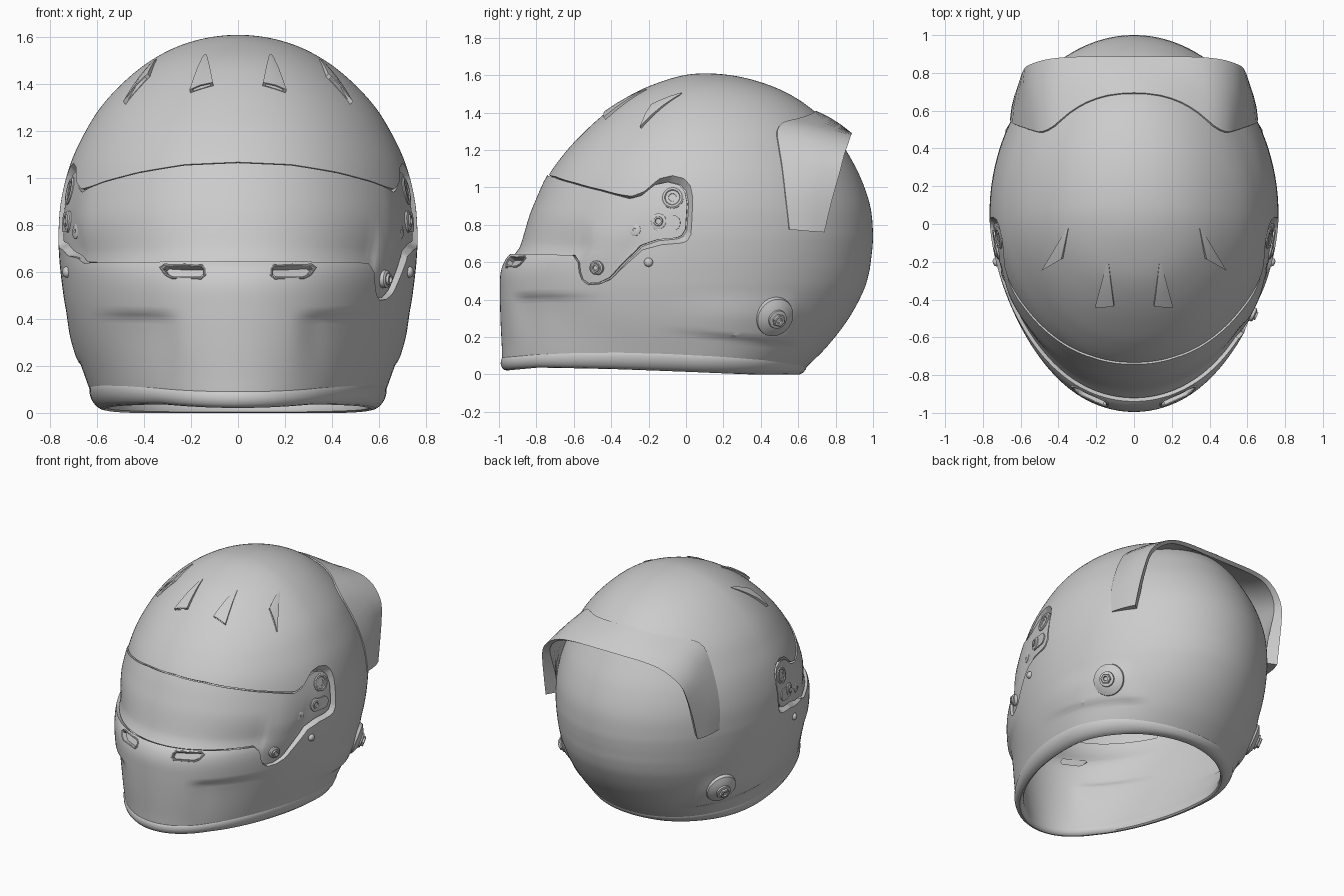
import bpy, bmesh
from math import sin, cos, pi, asin, acos, atan2, radians
from mathutils import Vector

if "Cube" in bpy.data.objects:
    bpy.data.objects.remove(bpy.data.objects["Cube"])

# Shell profile: height, half width, front y, back y
PROF = [(0, .575, -.965, .60), (.05, .61, -.98, .655), (.15, .65, -.985, .755), (.3, .70, -.992, .87),
        (.45, .735, -.995, .95), (.55, .75, -.99, .98), (.62, .758, -.962, .99), (.67, .762, -.914, .996),
        (.75, .765, -.876, 1.0), (.9, .754, -.81, .985), (1.06, .714, -.737, .93), (1.2, .649, -.635, .855),
        (1.3, .586, -.54, .79), (1.4, .496, -.428, .695), (1.5, .372, -.285, .55), (1.57, .232, -.12, .375),
        (1.61, 0, .1, .1)]


def u_of(z):
    s = (z - .75) / .86
    return s if s < 0 else asin(min(1, s))


def z_of(u):
    return .75 + .86 * (u if u < 0 else sin(u))


US = [u_of(p[0]) for p in PROF]


def slope(i, k):
    a, b = max(0, i - 1), min(len(US) - 1, i + 1)
    return (PROF[b][k] - PROF[a][k]) / (US[b] - US[a])


def prof(u):
    i = max([0] + [j for j in range(len(US) - 1) if US[j] <= u])
    h = US[i + 1] - US[i]
    t = (u - US[i]) / h
    out = [(2*t**3 - 3*t*t + 1) * PROF[i][k] + (t**3 - 2*t*t + t) * h * slope(i, k)
           + (3*t*t - 2*t**3) * PROF[i + 1][k] + (t**3 - t*t) * h * slope(i + 1, k) for k in (1, 2, 3)]
    yc = .05 + .05 * max(0, u) / (pi / 2)
    return max(out[0], 1e-4), yc, yc - out[1], out[2] - yc


def S(th, u):
    hw, yc, bf, bb = prof(u)
    c = cos(th)
    slim = 1 - (.03 * sin(2 * th) ** 2 if c > 0 else 0)   # slightly pointed front
    return Vector((hw * sin(th) * slim, yc - (bf if c > 0 else bb) * c, z_of(u)))


def normal(th, u):
    e = 1e-3
    return (S(th + e, u) - S(th - e, u)).cross(S(th, u + e) - S(th, u - e)).normalized()


def ss(a, b, v):
    t = min(1, max(0, (v - a) / (b - a)))
    return t * t * (3 - 2 * t)


def bump(p):
    x, y, z = abs(p.x), p.y, p.z
    if y < -.3:   # hollow cheeks beside the chin
        return -.02 * ss(.22, .36, x) * ss(.44, .395, z) * ss(.66, .45, x) * ss(.06, .36, z)
    e = .24 - .1 * (y + .13)   # fairing ahead of the side knob
    return .016 * ss(e - .015, e + .015, z) * ss(.46, .3, z) * ss(-.2, .3, y) * ss(.64, .54, y)


def P(th, z, off=0, u=None):
    u = u_of(z) if u is None else u
    p = S(th, u)
    return p + normal(th, u) * (off + bump(p))


def theta_yz(y, z):
    _, yc, bf, bb = prof(u_of(z))
    return acos(max(-1, min(1, (yc - y) / (bf if y < yc else bb))))


def on_top(x, y, off=0):
    lo, hi = .75, 1.6099
    for _ in range(40):
        m = (lo + hi) / 2
        hw, yc, bf, bb = prof(u_of(m))
        inside = (x / hw) ** 2 + ((y - yc) / (bf if y < yc else bb)) ** 2 < 1
        lo, hi = (m, hi) if inside else (lo, m)
    hw, yc, bf, bb = prof(u_of(lo))
    return P(atan2(x / hw, (yc - y) / (bf if y < yc else bb)), lo, off)


def interp(pts, v):
    for (a, p), (b, q) in zip(pts, pts[1:]):
        if v <= b:
            return p + (q - p) * max(0, (v - a) / (b - a))
    return pts[-1][1]


def finish(ob, angle=35):
    bpy.ops.object.select_all(action='DESELECT')
    ob.select_set(True)
    bpy.context.view_layer.objects.active = ob
    bpy.ops.object.shade_smooth_by_angle(angle=radians(angle))
    return ob


def loft(name, rings, loop=False):
    bm = bmesh.new()
    R = [[bm.verts.new(p) for p in r] for r in rings]
    n = len(R[0])
    for a, b in (list(zip(R, R[1:])) + ([(R[-1], R[0])] if loop else [])):
        for i in range(n):
            j = (i + 1) % n
            bm.faces.new((a[i], a[j], b[j], b[i]))
    if not loop:
        bm.faces.new(R[0][::-1])
        bm.faces.new(R[-1])
    bmesh.ops.recalc_face_normals(bm, faces=bm.faces)
    me = bpy.data.meshes.new(name)
    bm.to_mesh(me)
    bm.free()
    ob = bpy.data.objects.new(name, me)
    bpy.context.collection.objects.link(ob)
    return finish(ob)


# Bottom rim line
N = 180
TH = [2 * pi * i / N for i in range(N)]


def rim_z(th):
    y = S(th, u_of(.05)).y
    top = interp([(-1, .10), (-.8, .117), (-.6, .128), (-.35, .132), (-.1, .126), (.15, .112), (.4, .09), (.66, .05)], y)
    bot = interp([(-1, .014), (-.8, .03), (-.4, .02), (0, .005), (.3, -.006), (.62, -.016)], y)
    return (top + bot) / 2, (top - bot) / 2


# Hollow shell
ROWS = 100
UB = [u_of(rim_z(t)[0]) for t in TH]


def shell_ring(j, off):
    return [P(t, 0, off, ub + (.995 * pi / 2 - ub) * j / ROWS) for t, ub in zip(TH, UB)]


shell = loft("helmet_shell", [shell_ring(j, -.05) for j in range(ROWS, -1, -1)]
             + [shell_ring(j, 0) for j in range(ROWS + 1)])
rim = []
for t in TH:
    m, h = rim_z(t)
    rim.append([P(t, m + h * sin(a), -.02 + .03 * cos(a)) for a in [2 * pi * k / 14 for k in range(14)]])
    for p in rim[-1]:
        p.z = max(0, p.z)
loft("bottom_rim", rim, loop=True)

# Visor outline in side view (y, z); the latch tab is on the +x side only
REAR = [(-.25, .69), (-.16, .72), (-.05, .73), (-.015, .75), (.005, .80)]
TOP = [(-.7, 1.052), (-.6, 1.02), (-.45, .98), (-.3, .94), (-.24, .96), (-.17, 1.02), (-.1, 1.035),
       (-.04, 1.02), (-.005, .98), (.005, .92)]
TAB = [(-.85, .65), (-.6, .645), (-.575, .60), (-.57, .52), (-.53, .485), (-.47, .49), (-.41, .52), (-.33, .61)]
PLAIN = [(-.85, .65), (-.42, .645), (-.36, .67)]


def chain(z0, pts):
    return [(0, z0)] + [(theta_yz(y, z), z) for y, z in pts]


top_c, tab_c, plain_c = chain(1.062, TOP), chain(.65, TAB + REAR), chain(.65, PLAIN + REAR)
TE = min(top_c[-1][0], tab_c[-1][0])


def panel(name, o_in, o_out, grow=0, flare=0, tmax=TE, zmin=0, proud=0, cols=150, rows=12):
    rings = []
    for i in range(cols + 1):
        s = (2 * i / cols - 1) * tmax
        zt = interp(top_c, abs(s))
        zb = max(zmin, interp(tab_c if s > 0 else plain_c, abs(s)))
        w = ss(1.0, 1.35, abs(s))

        def col(off, g, lift):
            th = s * (1 + g / 1.2)
            a, b = zb - g, zt + g
            return [P(th, a + (b - a) * k / rows, off + lift * ss(0, .6, k / rows) * (1 - w)) for k in range(rows + 1)]
        rings.append(col(o_out, grow + flare * w, proud) + col(o_in, grow, 0)[::-1])
    return loft(name, rings)


def front_outline(pts, s, off):
    return [P(s * asin(x / prof(u_of(z))[0]), z, off) for x, z in pts]


SLOT = [(.15, .59), (.15, .612), (.163, .625), (.31, .628), (.326, .618), (.306, .592), (.28, .58), (.165, .578)]
cutters = [panel("visor_cutter", -.04, .06, .006, .05), panel("eyeport_cutter", -.12, .0, -.03, 0, 1.0, .69)]
for s in (1, -1):
    cutters.append(loft("slot_cutter", [front_outline(SLOT, s, o) for o in (-.1, .06)]))
for c in cutters:
    m = shell.modifiers.new("cut", 'BOOLEAN')
    m.operation, m.object, m.solver = 'DIFFERENCE', c, 'EXACT'
    bpy.context.view_layer.objects.active = shell
    bpy.ops.object.modifier_apply(modifier=m.name)
    bpy.data.objects.remove(c)
finish(shell, 30)
panel("visor", -.037, -.018, proud=.025)

# Raised frames and inner mesh of the chin vents
for s in (1, -1):
    big = [(.235 + (x - .235) * 1.1, .604 + (z - .604) * 1.15) for x, z in SLOT]
    loft("chin_vent_mesh", [front_outline(big, s, o) for o in (-.034, -.026)])
    pts = front_outline(big, s, 0)
    rings = []
    for i, p in enumerate(pts):
        d = (pts[(i + 1) % 8] - pts[i - 1]).normalized()
        a = (Vector((0, -1, .3)) - d * d.dot(Vector((0, -1, .3)))).normalized()
        b = d.cross(a)
        rings.append([p + (a * cos(k * pi / 4) + b * sin(k * pi / 4)) * .006 for k in range(8)])
    loft("chin_vent_frame", rings, loop=True)


# Round fittings turned about the surface normal: (radius, height) profile
def fitting(name, y, z, s, profile, seg=32, sink=0):
    th = s * theta_yz(y, z)
    c, n = P(th, z, -sink), normal(th, u_of(z))
    a = n.orthogonal().normalized()
    b = n.cross(a)
    loft(name, [[c + n * h + (a * cos(2*pi*k/seg) + b * sin(2*pi*k/seg)) * r for k in range(seg)]
                for r, h in profile])


for s in (1, -1):
    fitting("side_knob_base", .47, .31, s, [(.11, -.02), (.105, .004), (.085, .015), (.06, .026), (.052, .028),
                                            (.05, .038), (.035, .042)])
    fitting("side_knob_nut", .47, .31, s, [(.036, .03), (.036, .054), (.03, .058), (.018, .058), (.015, .048)], 6)
    fitting("visor_pivot", -.075, .95, s, [(.06, -.015), (.06, -.002), (.053, .003), (.042, .003), (.038, -.002),
                                           (.022, -.002), (.02, -.006)], sink=.014)
    fitting("pivot_screw", -.15, .82, s, [(.042, -.015), (.042, .004), (.036, .007), (.026, .007), (.024, .014),
                                          (.016, .014), (.014, .006)], sink=.014)
    fitting("visor_screw", -.28, .775, s, [(.034, -.015), (.034, .0), (.028, .004), (.008, .004), (.006, -.001)], sink=.012)
    fitting("side_stud", -.2, .60, s, [(.024, -.01), (.024, .006), (.018, .015), (.008, .019)], 20)
    pill = [(-.11 + (.04 if cos(a) > 0 else -.04) + .038 * cos(a), .812 + .042 * sin(a))
            for a in [2 * pi * (k + .5) / 24 for k in range(24)]]
    loft("pivot_slot", [[P(s * theta_yz(y, z), z, o) for y, z in pill] for o in (-.03, -.01)])
fitting("visor_latch", -.48, .57, 1, [(.038, -.02), (.038, .004), (.03, .01), (.024, .01), (.022, .02),
                                      (.014, .02), (.012, .01)])

# Top scoops: thin wedges rising toward an open front end (apex, base inner, base outer)
for s in (1, -1):
    for apex, bi, bo in (((.14, -.18), (.105, -.425), (.205, -.43)), ((.345, .0), (.385, -.18), (.49, -.24))):
        def sect(t, ins=0):
            l = [apex[k] + (bi[k] - apex[k]) * t for k in (0, 1)]
            r = [apex[k] + (bo[k] - apex[k]) * t for k in (0, 1)]
            h = .003 + .02 * t - ins * .05

            def q(f, off):
                f = ins + f * (1 - 2 * ins)
                return on_top(s * (l[0] + (r[0] - l[0]) * f), l[1] + (r[1] - l[1]) * f, off)
            return [q(0, -.02 + ins * .2), q(0, h * .8), q(.5, h), q(1, h * .8), q(1, -.02 + ins * .2)]
        loft("top_scoop", [sect(t / 8) for t in (1, 2, 4, 6, 8)] + [sect(1, .12), sect(.5, .12)])


# Rear wing: leading edge on the shell, trailing edge standing off it
def side(y, z):
    return P(theta_yz(y, z), z, .008)


half = [(side(.55, .775), (.61, .74, .76), .085), (side(.53, .95), (.60, .78, .93), .08),
        (side(.51, 1.12), (.58, .825, 1.09), .06), (side(.49, 1.24), (.55, .845, 1.17), .045),
        (on_top(.48, .485, .01), (.48, .868, 1.235), .035), (on_top(.42, .515, .01), (.40, .88, 1.272), .03),
        (on_top(.34, .585, .008), (.32, .885, 1.285), .03), (on_top(.25, .64, .008), (.23, .887, 1.29), .03),
        (on_top(.14, .677, .008), (.12, .887, 1.29), .03), (on_top(.0, .69, .008), (0, .887, 1.29), .03)]
rings = []
for L, T, th in half:
    T = Vector(T)
    ring = [L.lerp(T, f) for f in (0, .33, .66, 1)]
    ring = [p + (p - Vector((0, .2, .9))).normalized() * .01 * sin(pi * i / 3) for i, p in enumerate(ring)]
    inner = [p - (p - Vector((0, .2, .9))).normalized() * max(.03, th * i / 3) for i, p in enumerate(ring)]
    rings.append(ring + inner[::-1])
rings += [[Vector((-p.x, p.y, p.z)) for p in r] for r in rings[-2::-1]]
fine = []   # smooth the stations along the span
for i in range(len(rings) - 1):
    q = [rings[max(0, min(len(rings) - 1, i + k))] for k in (-1, 0, 1, 2)]
    fine += [rings[i], [(b + c) * .5625 - (a + d) * .0625 for a, b, c, d in zip(*q)]]
loft("rear_wing", fine + [rings[-1]])
